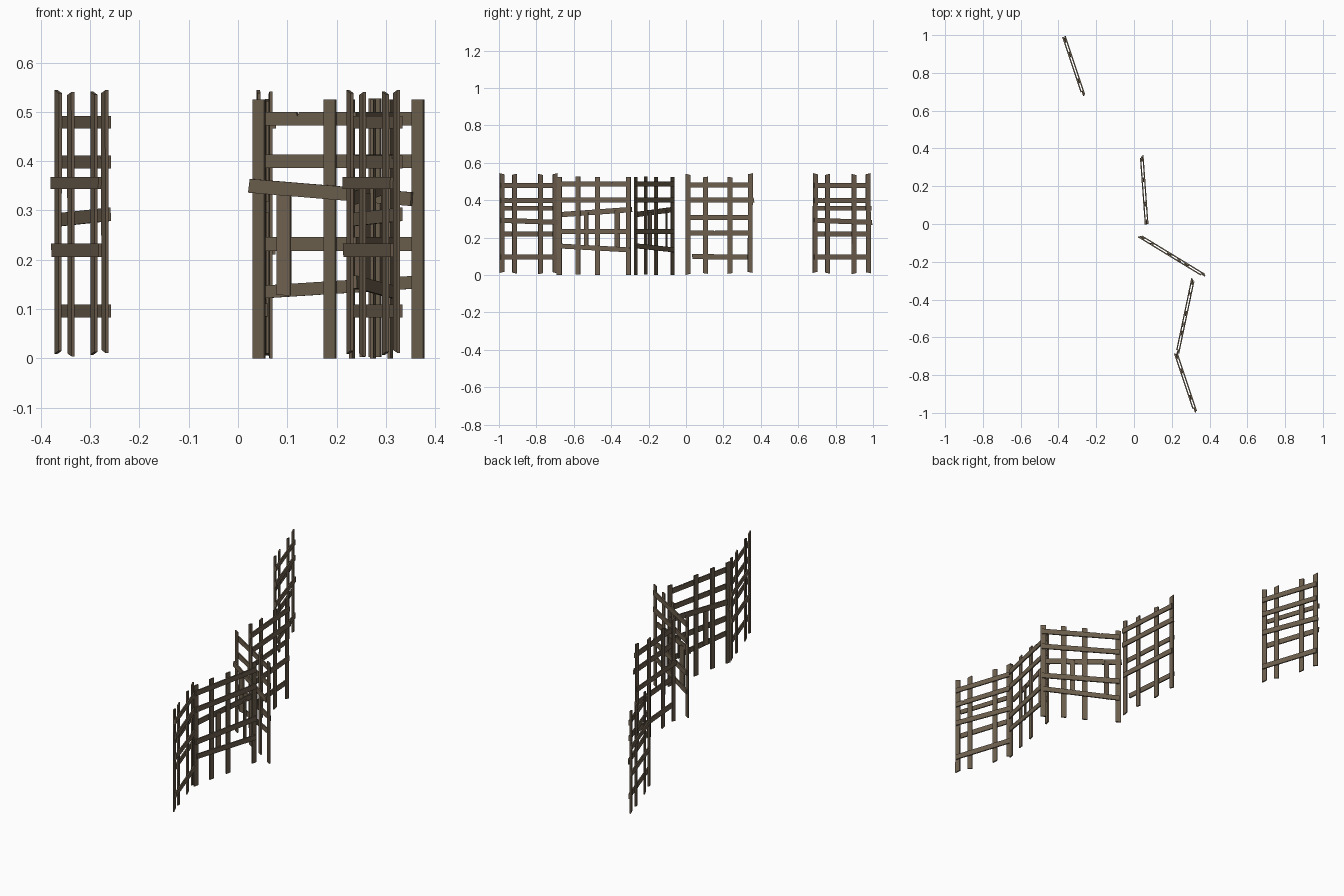
import bpy, bmesh, math
from mathutils import Vector

if "Cube" in bpy.data.objects:
    bpy.data.objects.remove(bpy.data.objects["Cube"])

wood = bpy.data.materials.new("weathered_brown_wood")
wood.diffuse_color = (0.155, 0.117, 0.077, 1)
wood.use_nodes = True
wood.node_tree.nodes["Principled BSDF"].inputs["Base Color"].default_value = wood.diffuse_color
T = 0.0065  # board thickness


def board(bm, a, b, width, v, skew0=0.0, skew1=0.0, notch=None, yaw=0.0):
    """Flat plank from a to b in panel space (u, z), at depth v, ends cut askew."""
    a, b = Vector(a), Vector(b)
    d = (b - a).normalized()
    s = Vector((-d.y, d.x)) * width / 2
    pts = [a - s - d * skew0, b - s - d * skew1, b + s + d * skew1]
    if notch is not None:  # small chip in the upper edge
        p = a + s + d * notch
        pts += [p + d * 0.004, p - s * 0.6, p - d * 0.003]
    pts.append(a + s + d * skew0)
    mid = (a.x + b.x) / 2
    rings = []
    for off in (-T / 2, T / 2):
        rings.append([bm.verts.new((p.x, v + off + yaw * (p.x - mid), p.y)) for p in pts])
    lo, hi = rings
    n = len(pts)
    bm.faces.new(lo)
    bm.faces.new(hi[::-1])
    for i in range(n):
        j = (i + 1) % n
        bm.faces.new((lo[j], lo[i], hi[i], hi[j]))


def finish(name, bm, start, end):
    """Move panel space onto the ground line from start to end."""
    bmesh.ops.recalc_face_normals(bm, faces=bm.faces)
    me = bpy.data.meshes.new(name)
    bm.to_mesh(me)
    bm.free()
    me.materials.append(wood)
    ob = bpy.data.objects.new(name, me)
    ob.location = (start[0], start[1], 0)
    ob.rotation_euler.z = math.atan2(end[1] - start[1], end[0] - start[0])
    bpy.context.collection.objects.link(ob)


def panel(name, start, end, posts, rails, width):
    # upright posts: u, bottom, top, end skew, lean
    bm = bmesh.new()
    for u, z0, z1, sk, lean in posts:
        board(bm, (u, z0), (u + lean, z1), width, 0, -sk, sk)
    finish(name + "_posts", bm, start, end)
    # cross rails and short pieces: a, b, side, extra options
    bm = bmesh.new()
    for a, b, w, side, opt in rails:
        board(bm, a, b, w, side * (T + 0.0002), **opt)
    finish(name + "_rails", bm, start, end)


# tall panel with six rails, used twice
tall_posts = [(0, .012, .541, .003, .001), (.082, .007, .537, -.003, -.001),
              (.229, .010, .538, .003, 0), (.300, .014, .541, -.003, -.001)]
tall_rails = [
    ((-.008, .479), (.308, .479), .026, 1, dict(skew0=.001)),
    ((-.008, .398), (.308, .398), .026, 1, dict(notch=.27)),
    ((-.018, .356), (.288, .356), .024, -1, dict(skew1=.002)),
    ((-.018, .281), (.308, .292), .027, 1, dict(skew0=.002)),
    ((-.014, .219), (.290, .219), .027, -1, dict(skew0=-.002)),
    ((-.008, .096), (.308, .096), .027, 1, dict())]
panel("far_panel", (-.365, .975), (-.270, .690), tall_posts, tall_rails, .026)
panel("near_panel", (.227, -.700), (.322, -.985), tall_posts, tall_rails, .026)

# straight panel with five rails
mid_posts = [(0, .014, .541, .003, -.001), (.109, .008, .523, -.002, 0),
             (.239, .008, .524, .002, 0), (.334, .003, .538, -.003, 0)]
mid_rails = [
    ((-.010, .480), (.345, .480), .027, 1, dict()),
    ((-.020, .400), (.345, .400), .027, 1, dict(skew0=.002)),
    ((-.008, .307), (.345, .307), .025, -1, dict()),
    ((-.008, .224), (.340, .224), .027, 1, dict(notch=.2)),
    ((-.008, .096), (.310, .098), .027, -1, dict(skew1=.002))]
panel("middle_panel", (.042, .343), (.066, .010), mid_posts, mid_rails, .026)

# broken panel with slipped rails and short uprights, used twice
broken_posts = [(0, 0, .525, 0, 0), (.169, 0, .525, 0, 0),
                (.276, .003, .527, 0, 0), (.378, 0, .525, 0, 0)]
broken_rails = [
    ((-.005, .486), (.385, .486), .027, 1, dict(notch=.094)),
    ((-.005, .400), (.385, .400), .027, 1, dict()),
    ((-.018, .350), (.367, .323), .028, -1, dict(skew0=.001)),
    ((-.005, .232), (.385, .232), .028, 1, dict()),
    ((-.005, .134), (.378, .155), .026, 1, dict(skew1=.001)),
    ((.060, .128), (.060, .345), .026, -.1, dict(skew0=.001, yaw=.4)),
    ((.231, .140), (.231, .335), .024, -.1, dict(yaw=-.2))]
panel("slanted_panel", (.0425, -.072), (.364, -.268), broken_posts, broken_rails, .027)
panel("corner_panel", (.309, -.308), (.231, -.679), broken_posts, broken_rails, .027)
